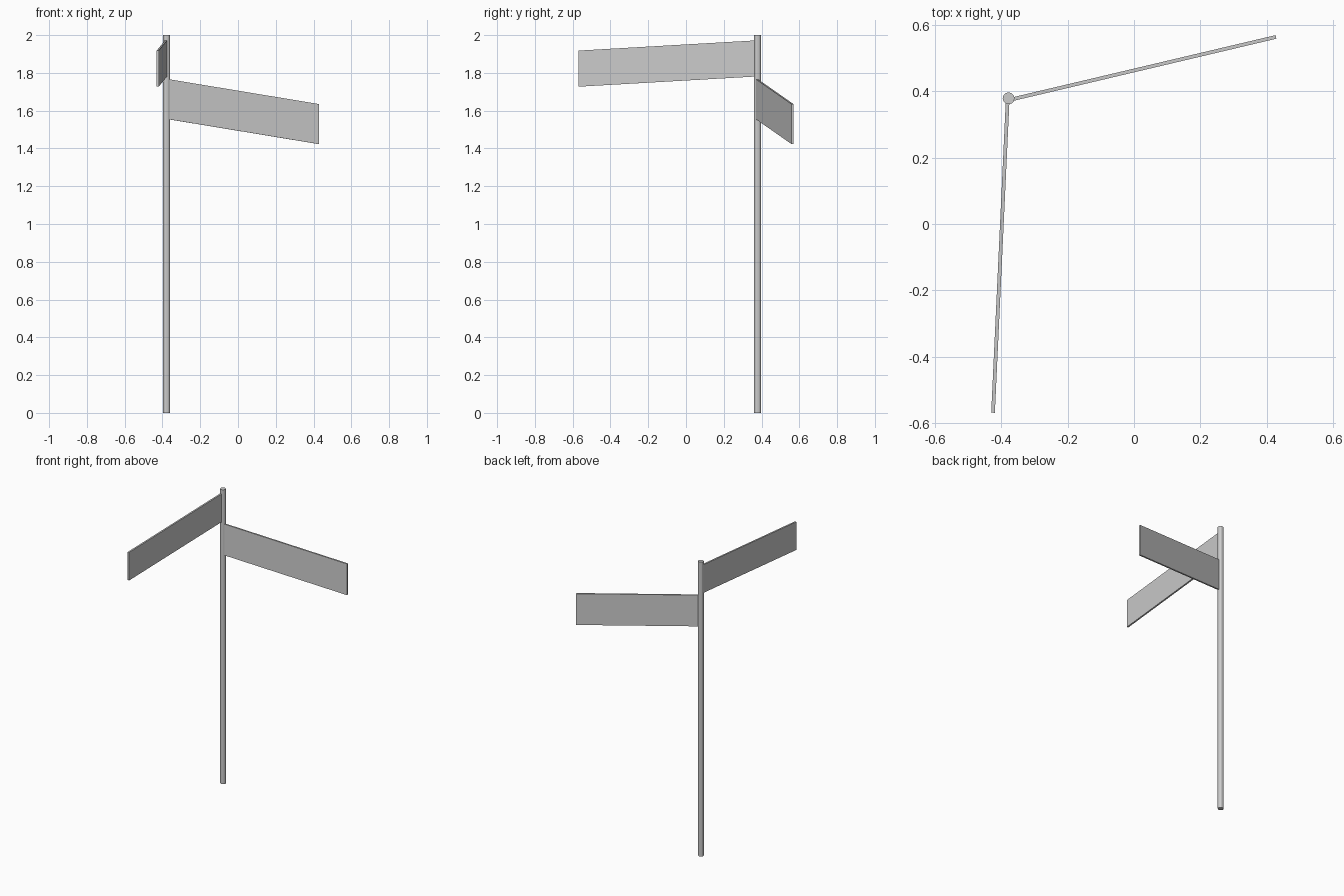
import bpy, bmesh
from mathutils import Vector

if "Cube" in bpy.data.objects:
    bpy.data.objects.remove(bpy.data.objects["Cube"])

PX, PY, R = -0.378, 0.379, 0.018

# Upright pole
bpy.ops.mesh.primitive_cylinder_add(vertices=12, radius=R, depth=2, location=(PX, PY, 1))
bpy.context.object.name = "pole"


def sign_board(name, start, end, height, thickness=0.011):
    """Thin sloping board with vertical ends; start and end are its bottom line."""
    a, b = Vector(start), Vector(end)
    d = b - a
    side = Vector((-d.y, d.x, 0)).normalized() * thickness / 2
    up = Vector((0, 0, height))
    bm = bmesh.new()
    face = bm.faces.new([bm.verts.new(p) for p in (a - side, b - side, b - side + up, a - side + up)])
    ext = bmesh.ops.extrude_face_region(bm, geom=[face], use_keep_orig=True)
    bmesh.ops.translate(bm, vec=side * 2, verts=[v for v in ext["geom"] if isinstance(v, bmesh.types.BMVert)])
    bmesh.ops.recalc_face_normals(bm, faces=bm.faces)
    mesh = bpy.data.meshes.new(name)
    bm.to_mesh(mesh)
    bm.free()
    bpy.context.collection.objects.link(bpy.data.objects.new(name, mesh))


# Two direction boards, the upper one facing sideways
sign_board("lower_sign", (-0.372, 0.375, 1.555), (0.428, 0.564, 1.423), 0.212)
sign_board("upper_sign", (-0.381, 0.372, 1.781), (-0.425, -0.569, 1.727), 0.191)
